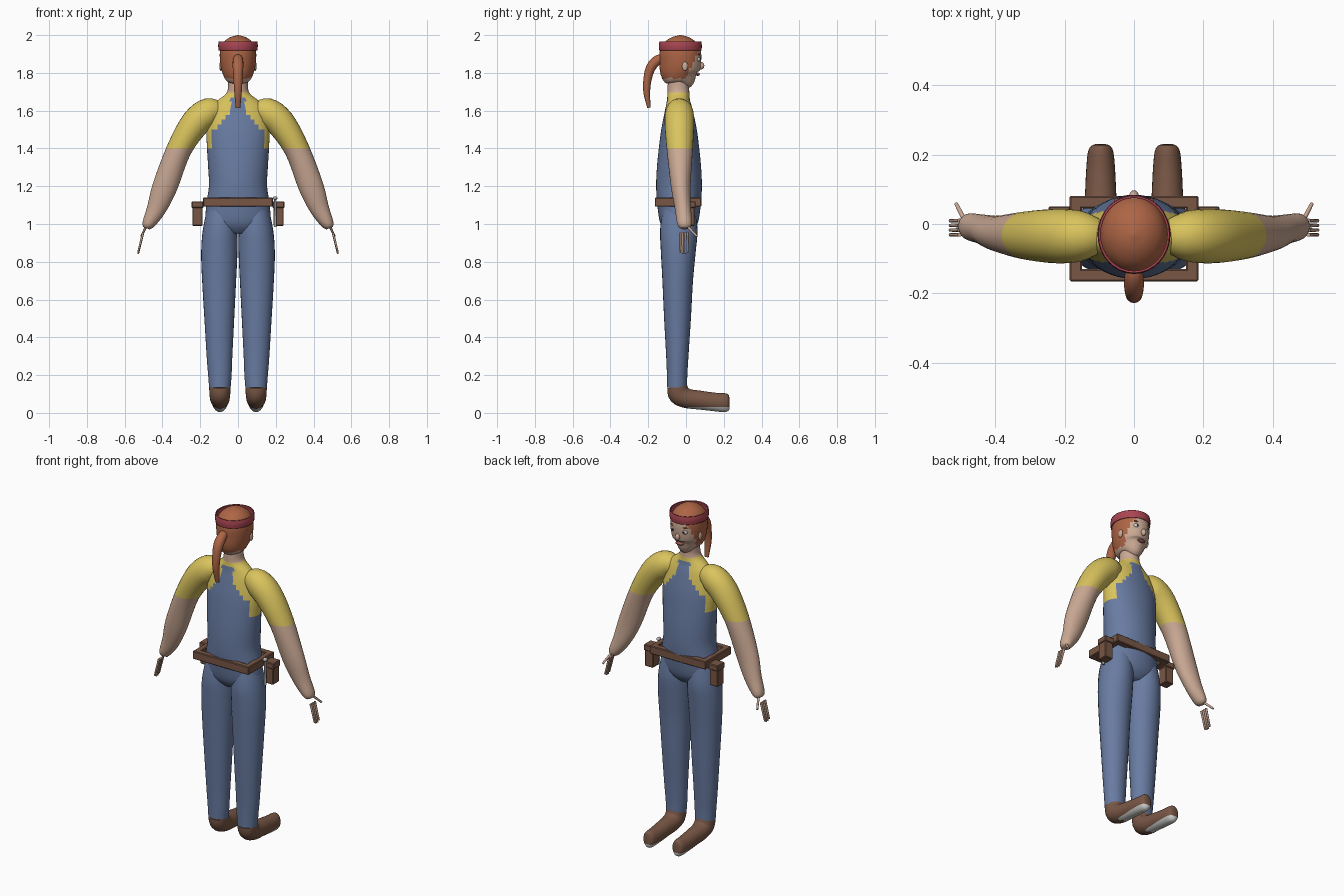
import bpy, bmesh, math
from mathutils import Vector, Matrix

cube = bpy.data.objects.get("Cube")
if cube:
    bpy.data.objects.remove(cube)


def material(name, r, g, b):
    m = bpy.data.materials.new(name)
    m.use_nodes = True
    m.diffuse_color = (r, g, b, 1)
    bsdf = next(n for n in m.node_tree.nodes if n.type == 'BSDF_PRINCIPLED')
    bsdf.inputs["Base Color"].default_value = (r, g, b, 1)
    bsdf.inputs["Roughness"].default_value = 0.8
    return m


SKIN = material("skin", .60, .40, .30)
HAIR = material("auburn_hair", .42, .13, .06)
SHIRT = material("yellow_shirt", .70, .55, .11)
DENIM = material("blue_denim", .14, .20, .36)
LEATHER = material("brown_leather", .19, .095, .06)
BAND = material("red_cloth", .40, .06, .085)
SOLE = material("pale_rubber", .62, .62, .60)
METAL = material("grey_metal", .45, .45, .46)
DARK = material("dark_pupil", .02, .015, .015)
LIP = material("lip", .28, .10, .08)


def finish(name, bm, mats, rule=None, smooth=True):
    bmesh.ops.recalc_face_normals(bm, faces=bm.faces[:])
    if rule:
        for f in bm.faces:
            f.material_index = mats.index(rule(f.calc_center_median()))
    me = bpy.data.meshes.new(name)
    bm.to_mesh(me)
    bm.free()
    ob = bpy.data.objects.new(name, me)
    bpy.context.scene.collection.objects.link(ob)
    for m in mats:
        me.materials.append(m)
    if smooth:
        bpy.ops.object.select_all(action='DESELECT')
        ob.select_set(True)
        bpy.context.view_layer.objects.active = ob
        bpy.ops.object.shade_smooth_by_angle(angle=math.radians(50))
    return ob


def spline(rows, steps):
    out = []
    for i in range(len(rows) - 1):
        p = [rows[max(0, min(len(rows) - 1, i + k))] for k in (-1, 0, 1, 2)]
        for s in range(steps):
            t = s / steps
            out.append([b + .5 * t * (c - a + t * (2*a - 5*b + 4*c - d + t * (3*(b - c) + d - a)))
                        for a, b, c, d in zip(*p)])
    return out + [list(rows[-1])]


def loft(name, rows, mats, rule=None, side='X', segs=28, steps=4, cuts=(), caps=True, flip=1):
    """Rows are x, y, z, radius along the side axis, radius across it."""
    rows = spline(rows, steps)
    axis = Vector((1, 0, 0)) if side == 'X' else Vector((0, 1, 0))
    centres = [Vector((r[0] * flip, r[1], r[2])) for r in rows]
    bm = bmesh.new()
    rings = []
    for i, (c, r) in enumerate(zip(centres, rows)):
        t = centres[min(i + 1, len(rows) - 1)] - centres[max(i - 1, 0)]
        other = t.cross(axis).normalized()
        rings.append([bm.verts.new(c + axis * r[3] * math.cos(a) + other * r[4] * math.sin(a))
                      for a in (math.tau * k / segs for k in range(segs))])
    for a, b in zip(rings, rings[1:]):
        for k in range(segs):
            n = (k + 1) % segs
            bm.faces.new((a[k], a[n], b[n], b[k]))
    if caps:
        bm.faces.new(rings[0])
        bm.faces.new(rings[-1])
    # clean colour borders
    for z in cuts:
        bmesh.ops.bisect_plane(bm, geom=bm.verts[:] + bm.edges[:] + bm.faces[:],
                               plane_co=(0, 0, z), plane_no=(0, 0, 1))
    return finish(name, bm, mats, rule)


def box(name, lo, hi, mat, bevel=.004):
    bm = bmesh.new()
    lo, hi = Vector(lo), Vector(hi)
    size = [abs(v) for v in hi - lo]
    bmesh.ops.create_cube(bm, size=1, matrix=Matrix.Translation((lo + hi) / 2) @ Matrix.Diagonal((*size, 1)))
    bmesh.ops.bevel(bm, geom=bm.edges[:], offset=bevel, segments=1, affect='EDGES')
    return finish(name, bm, [mat], smooth=False)


def ball(name, centre, radii, mat):
    bm = bmesh.new()
    bmesh.ops.create_uvsphere(bm, u_segments=16, v_segments=10, radius=1,
                              matrix=Matrix.Translation(centre) @ Matrix.Diagonal((*radii, 1)))
    return finish(name, bm, [mat])


def rod(name, a, b, r, mat):
    a, b = Vector(a), Vector(b)
    bm = bmesh.new()
    turn = (b - a).to_track_quat('Z', 'Y').to_matrix().to_4x4()
    bmesh.ops.create_cone(bm, cap_ends=True, segments=10, radius1=r, radius2=r * .8,
                          depth=(b - a).length, matrix=Matrix.Translation((a + b) / 2) @ turn)
    return finish(name, bm, [mat])


# Torso: neck, shirt and stepped overall bib
def torso_rule(c):
    x = abs(c.x)
    if c.z > 1.695:
        return SKIN
    top = 1.675 if x < .04 else 1.6 - 1.2 * (x - .04) if x < .14 else 1.39
    return DENIM if c.z < top else SHIRT


loft("torso", [(0, -.037, .95, .08, .06), (0, -.037, 1, .165, .098), (0, -.037, 1.1, .168, .115),
               (0, -.037, 1.2, .154, .121), (0, -.037, 1.3, .158, .117), (0, -.037, 1.4, .164, .107),
               (0, -.037, 1.5, .166, .094), (0, -.038, 1.6, .15, .074), (0, -.04, 1.65, .112, .062),
               (0, -.04, 1.69, .064, .058), (0, -.04, 1.73, .052, .057), (0, -.035, 1.8, .055, .058)],
     [SKIN, SHIRT, DENIM], torso_rule, segs=44, cuts=(1.695,))

# Head with stepped hairline
loft("head", [(0, -.025, 1.745, .03, .04), (0, -.022, 1.757, .058, .072), (0, -.033, 1.8, .083, .102),
              (0, -.03, 1.86, .095, .110), (0, -.03, 1.92, .095, .108), (0, -.03, 1.96, .078, .086),
              (0, -.03, 1.988, .043, .047), (0, -.03, 2, .003, .003)], [SKIN, HAIR],
     lambda c: HAIR if c.z > 1.93 or (c.z > 1.772 and c.y < (c.z - 1.78) * .5) else SKIN, segs=40)

band = loft("headband", [(0, -.03, 1.92, .099, .109), (0, -.03, 1.943, .102, .111), (0, -.03, 1.965, .099, .108)],
            [BAND], caps=False, segs=32)
mod = band.modifiers.new("thickness", 'SOLIDIFY')
mod.thickness, mod.offset = .006, 0

loft("ponytail", [(0, -.12, 1.88, .02, .02), (0, -.15, 1.868, .027, .026), (0, -.185, 1.83, .028, .026),
                  (0, -.203, 1.77, .024, .022), (0, -.208, 1.7, .02, .018), (0, -.196, 1.615, .012, .009)],
     [HAIR], segs=16)

# Face details
ball("nose", (0, .08, 1.838), (.014, .017, .02), SKIN)
ball("mouth", (0, .062, 1.793), (.026, .011, .009), LIP)

for s, label in ((1, "left"), (-1, "right")):
    ball(label + "_eye", (.037 * s, .063, 1.872), (.017, .014, .013), SOLE)
    ball(label + "_pupil", (.037 * s, .073, 1.872), (.007, .006, .007), DARK)
    ball(label + "_brow", (.038 * s, .068, 1.898), (.02, .007, .005), HAIR)
    ball(label + "_ear", (.091 * s, -.005, 1.835), (.008, .016, .024), SKIN)

    # Arm with short sleeve
    loft(label + "_arm", [(.09, -.035, 1.595, .045, .045), (.15, -.035, 1.593, .072, .075),
                          (.225, -.035, 1.535, .078, .077), (.312, -.033, 1.395, .069, .066),
                          (.386, -.028, 1.2, .052, .066), (.432, -.016, 1.08, .043, .051),
                          (.475, -.008, 1, .038, .033), (.485, -.007, .978, .022, .018)],
         [SHIRT, SKIN], lambda c: SHIRT if c.z > 1.4 else SKIN, side='Y', cuts=(1.4,), flip=s)

    # Hand
    for k in range(4):
        y = -.031 + k * .0135
        rod(f"{label}_finger_{k + 1}", (.502 * s, y, .955), (.529 * s, y, .842 + .008 * (k in (0, 3))), .006, SKIN)
    rod(label + "_thumb", (.487 * s, .01, .985), (.512 * s, .058, .935), .007, SKIN)

    # Trouser leg
    loft(label + "_leg", [(.088, -.037, 1.08, .076, .085), (.095, -.038, .97, .091, .099),
                          (.099, -.041, .85, .096, .092), (.1, -.044, .7, .09, .081),
                          (.099, -.045, .5, .079, .071), (.098, -.046, .3, .068, .059),
                          (.096, -.047, .2, .062, .054), (.096, -.047, .135, .057, .053)],
         [DENIM], flip=s)

    # Shoe bending from ankle to toe
    loft(label + "_shoe", [(.096, -.047, .14, .057, .053), (.096, -.036, .1, .055, .058),
                           (.096, .005, .077, .052, .052), (.096, .07, .068, .046, .05),
                           (.096, .15, .058, .042, .049), (.096, .205, .054, .037, .05),
                           (.096, .224, .053, .028, .043), (.096, .23, .053, .014, .03)],
         [LEATHER, SOLE], lambda c: SOLE if c.z < .032 and c.y > .02 else LEATHER, cuts=(.032,), flip=s)

    # Belt side bar and pouch
    box(label + "_belt_bar", (.15 * s, -.16, 1.092), (.185 * s, .078, 1.14), LEATHER)
    box(label + "_pouch", (.187 * s, -.012, .99), (.241 * s, .046, 1.11), LEATHER)
    box(label + "_pouch_flap", (.183 * s, -.016, 1.085), (.246 * s, .051, 1.12), LEATHER)

# Belt bars at both ends of the body
box("ponytail_side_belt_bar", (-.185, -.165, 1.092), (.185, -.13, 1.14), LEATHER)
box("face_side_belt_bar", (-.185, .045, 1.092), (.185, .081, 1.14), LEATHER)

# Hanging tool
rod("tool_handle", (.197, -.024, .985), (.197, -.024, 1.135), .007, METAL)
ball("tool_head", (.197, -.024, 1.137), (.012, .016, .01), METAL)
